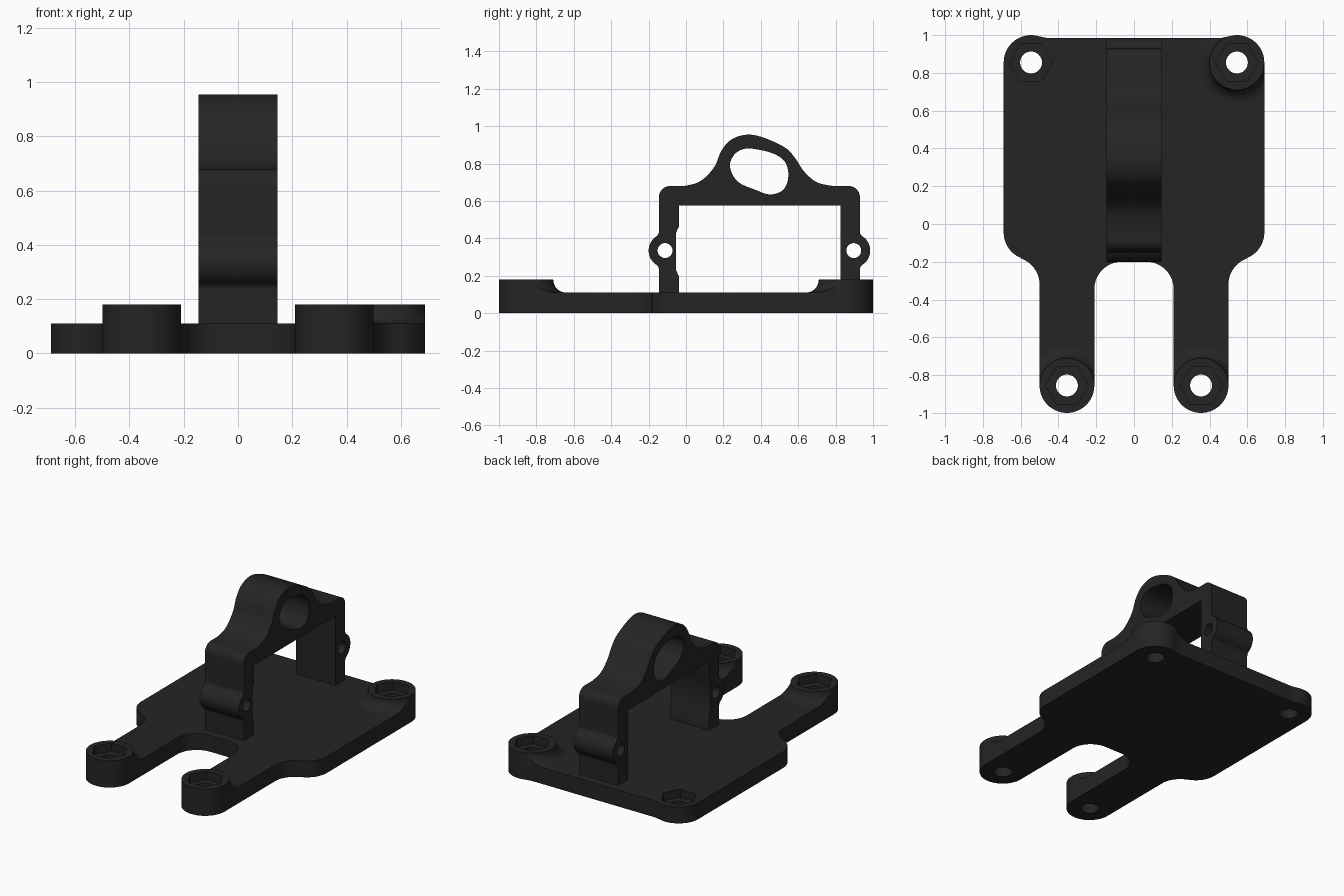
import bpy, bmesh, math
from math import pi, cos, sin, radians

if "Cube" in bpy.data.objects:
    bpy.data.objects.remove(bpy.data.objects["Cube"])

black = bpy.data.materials.new("matte black")
black.diffuse_color = (0.018, 0.018, 0.018, 1)
black.use_nodes = True
black.node_tree.nodes["Principled BSDF"].inputs["Base Color"].default_value = black.diffuse_color


def arc(cx, cy, r, a0, a1, n=14):
    angles = [radians(a0 + (a1 - a0) * i / n) for i in range(n + 1)]
    return [(cx + r * cos(a), cy + r * sin(a)) for a in angles]


def smooth(pts, closed=False, n=6):
    """Rounded path through a few points (Catmull-Rom)."""
    m, out = len(pts), []
    get = (lambda i: pts[i % m]) if closed else (lambda i: pts[max(0, min(m - 1, i))])
    for i in range(m if closed else m - 1):
        a, b, c, d = (get(i + k) for k in (-1, 0, 1, 2))
        for s in range(n):
            t = s / n
            out.append(tuple(0.5 * (2 * b[k] + (c[k] - a[k]) * t
                       + (2 * a[k] - 5 * b[k] + 4 * c[k] - d[k]) * t * t
                       + (3 * b[k] - a[k] - 3 * c[k] + d[k]) * t ** 3) for k in (0, 1)))
    return out if closed else out + [pts[-1]]


def select(ob):
    bpy.ops.object.select_all(action='DESELECT')
    ob.select_set(True)
    bpy.context.view_layer.objects.active = ob


def extrude(name, loops, half, location, rotation=(0, 0, 0)):
    """Filled outline with holes, thickened both ways."""
    cu = bpy.data.curves.new(name, 'CURVE')
    cu.dimensions, cu.fill_mode, cu.extrude = '2D', 'BOTH', half
    for loop in loops:
        pts = [p for i, p in enumerate(loop) if math.dist(p, loop[i - 1]) > 1e-4]
        sp = cu.splines.new('POLY')
        sp.points.add(len(pts) - 1)
        for q, p in zip(sp.points, pts):
            q.co = (p[0], p[1], 0, 1)
        sp.use_cyclic_u = True
    ob = bpy.data.objects.new(name, cu)
    bpy.context.collection.objects.link(ob)
    ob.location, ob.rotation_euler = location, rotation
    select(ob)
    bpy.ops.object.convert(target='MESH')
    ob = bpy.context.view_layer.objects.active
    bm = bmesh.new()
    bm.from_mesh(ob.data)
    bmesh.ops.remove_doubles(bm, verts=bm.verts, dist=1e-5)
    bmesh.ops.recalc_face_normals(bm, faces=bm.faces)
    bm.to_mesh(ob.data)
    bm.free()
    return ob


def lathe(name, x, y, profile, sides, turn=0):
    """Solid of revolution from (radius, height) points, capped at both ends."""
    bm = bmesh.new()
    rings = [[bm.verts.new((x + r * cos(turn + 2 * pi * i / sides),
                            y + r * sin(turn + 2 * pi * i / sides), z))
              for i in range(sides)] for r, z in profile]
    for a, b in zip(rings, rings[1:]):
        for i in range(sides):
            j = (i + 1) % sides
            bm.faces.new((a[i], a[j], b[j], b[i]))
    bm.faces.new(rings[0])
    bm.faces.new(rings[-1])
    bmesh.ops.recalc_face_normals(bm, faces=bm.faces)
    me = bpy.data.meshes.new(name)
    bm.to_mesh(me)
    bm.free()
    ob = bpy.data.objects.new(name, me)
    bpy.context.collection.objects.link(ob)
    return ob


def combine(ob, other, operation):
    mod = ob.modifiers.new(operation, 'BOOLEAN')
    mod.object, mod.operation, mod.solver = other, operation, 'EXACT'
    select(ob)
    bpy.ops.object.modifier_apply(modifier=mod.name)
    bpy.data.objects.remove(other)


def finish(ob):
    ob.data.materials.clear()
    ob.data.materials.append(black)
    select(ob)
    bpy.ops.object.shade_smooth_by_angle(angle=radians(30))


# Base plate outline: slot, arm, shoulder and back corner, mirrored in x
R = 0.145
half = (arc(0.065, -0.345, R, 90, 0) + arc(0.355, -0.855, R, 180, 360, 28)
        + arc(0.645, -0.32, R, 180, 110) + arc(0.545, -0.045, R, -70, 0)
        + arc(0.545, 0.855, R, 0, 108) + [(0.465, 0.986), (0.44, 0.985)])
outline = half + [(-x, y) for x, y in reversed(half)]
base = extrude("base_plate", [outline], 0.09, (0, 0, 0.09))

# Height limit: a flat slab with filleted bosses rising from it
limit = lathe("height_limit", 0, 0, [(2, -0.1), (2, 0.11)], 4, pi / 4)
fillet = [(r, max(z, 0.109)) for r, z in arc(0.215, 0.18, 0.07, 270, 180, 10)]
bosses = [(-0.355, -0.855), (0.355, -0.855), (0.545, 0.855)]
for x, y in bosses:
    boss = lathe("boss", x, y, [(0.215, 0.05)] + fillet + [(0.1455, 0.3)], 56)
    combine(limit, boss, 'UNION')
combine(base, limit, 'INTERSECT')

# Screw holes with hexagonal nut pockets
for x, y in bosses + [(-0.545, 0.855)]:
    floor = 0.125 if (x, y) in bosses else 0.055
    combine(base, lathe("hex_cutter", x, y, [(0.113, floor), (0.113, 0.4)], 6), 'DIFFERENCE')
    combine(base, lathe("hole_cutter", x, y, [(0.058, -0.2), (0.058, 0.4)], 32), 'DIFFERENCE')
finish(base)

# Clamp bracket profile (y, z): legs with screw ears, arched top
leg = ([(-0.145, 0.1)] + arc(-0.175, 0.234, 0.03, 0, 57.2, 6)
       + arc(-0.11, 0.335, 0.09, 237.2, 122.8, 18)
       + arc(-0.175, 0.436, 0.03, -57.2, 0, 6) + arc(-0.085, 0.62, 0.06, 180, 90, 10))
arch = smooth([(-0.01, 0.68), (0.075, 0.705), (0.15, 0.78), (0.19, 0.87), (0.245, 0.93),
               (0.33, 0.955), (0.42, 0.937), (0.53, 0.885), (0.583, 0.83),
               (0.632, 0.757), (0.70, 0.70), (0.785, 0.68)])
right_leg = [(0.785 - y, z) for y, z in reversed(leg)]
inside = [(0.825, 0.1), (0.825, 0.575), (-0.037, 0.575), (-0.037, 0.465), (-0.053, 0.43),
          (-0.053, 0.23), (-0.037, 0.195), (-0.037, 0.1)]
opening = smooth([(0.235, 0.785), (0.26, 0.85), (0.318, 0.88), (0.395, 0.873), (0.475, 0.85),
                  (0.532, 0.805), (0.547, 0.73), (0.52, 0.66), (0.45, 0.635),
                  (0.37, 0.66), (0.275, 0.705)], closed=True)
ear_holes = [arc(y, 0.335, 0.04, 0, 360, 24)[:-1] for y in (-0.112, 0.897)]
bracket = extrude("clamp_bracket", [leg + arch + right_leg + inside, opening] + ear_holes,
                  R, (0, 0, 0), (pi / 2, 0, pi / 2))
finish(bracket)
